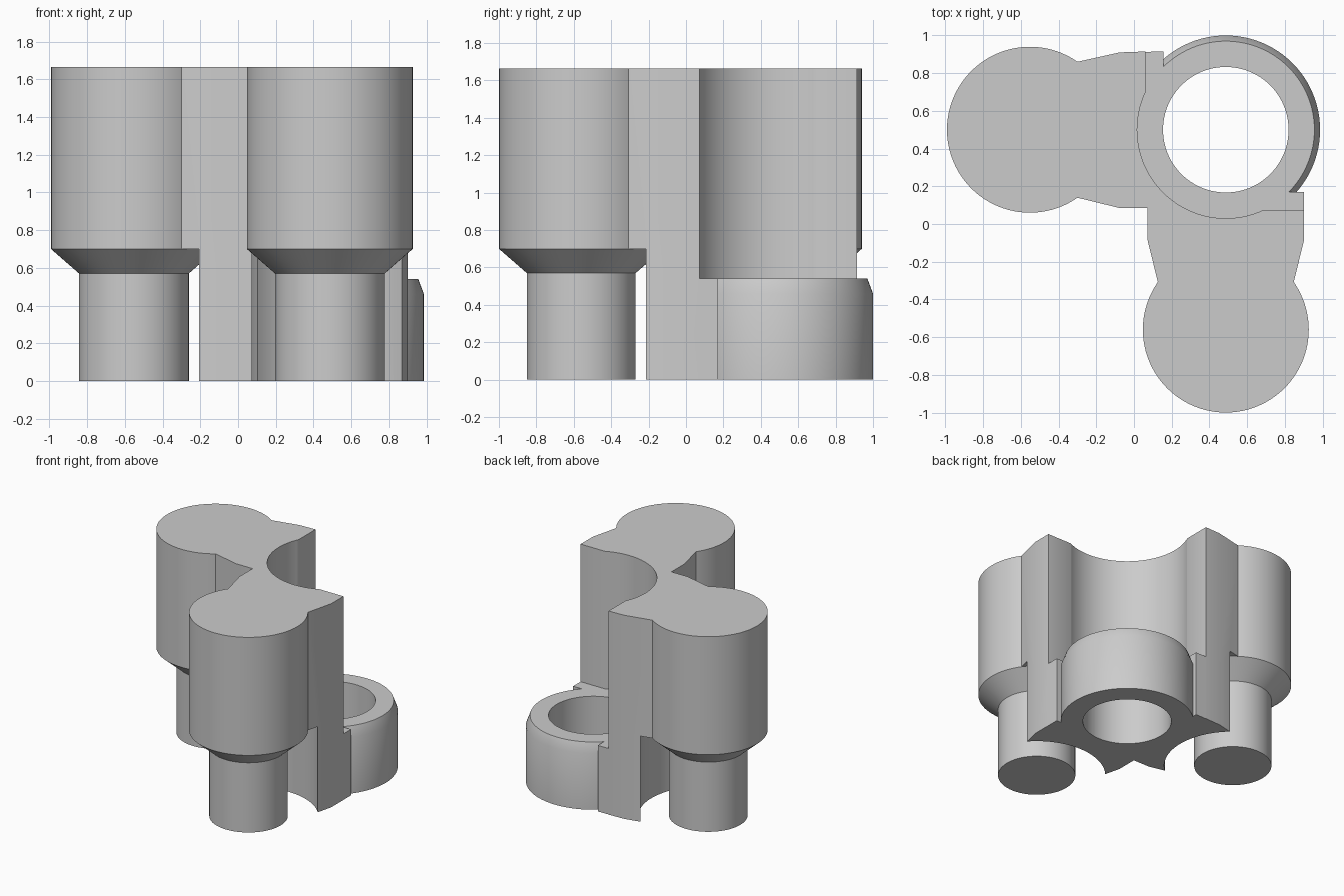
import bpy
import bmesh
from math import cos, sin, tau

cube = bpy.data.objects.get("Cube")
if cube:
    bpy.data.objects.remove(cube, do_unlink=True)

TOP, BASE_TOP, SHOULDER = 1.665, 0.54, 0.70
SOCKET = (0.487, 0.5)
LEFT_POST = (-0.552, 0.5)
FRONT_POST = (0.487, -0.56)
SIDES = 96

grey = bpy.data.materials.new("plain grey")
grey.diffuse_color = (0.6, 0.6, 0.6, 1)
grey.use_nodes = True
grey.node_tree.nodes["Principled BSDF"].inputs["Base Color"].default_value = (0.6, 0.6, 0.6, 1)


def finish(name, bm):
    bmesh.ops.recalc_face_normals(bm, faces=bm.faces)
    mesh = bpy.data.meshes.new(name)
    bm.to_mesh(mesh)
    bm.free()
    mesh.materials.append(grey)
    obj = bpy.data.objects.new(name, mesh)
    bpy.context.collection.objects.link(obj)
    return obj


def prism(name, outline, z0, z1):
    bm = bmesh.new()
    face = bm.faces.new([bm.verts.new((x, y, z0)) for x, y in outline])
    up = bmesh.ops.extrude_face_region(bm, geom=[face])["geom"]
    verts = [v for v in up if isinstance(v, bmesh.types.BMVert)]
    bmesh.ops.translate(bm, verts=verts, vec=(0, 0, z1 - z0))
    return finish(name, bm)


def turned(name, centre, profile):
    """Solid of revolution from (radius, height) pairs, capped at both ends."""
    bm = bmesh.new()
    rings = [[bm.verts.new((centre[0] + r * cos(tau * i / SIDES),
                            centre[1] + r * sin(tau * i / SIDES), z))
              for i in range(SIDES)] for r, z in profile]
    for low, high in zip(rings, rings[1:]):
        for i in range(SIDES):
            j = (i + 1) % SIDES
            bm.faces.new((low[i], low[j], high[j], high[i]))
    bm.faces.new(rings[0])
    bm.faces.new(rings[-1])
    return finish(name, bm)


def combine(target, tool, operation):
    mod = target.modifiers.new(tool.name, "BOOLEAN")
    mod.object, mod.operation, mod.solver = tool, operation, "EXACT"
    bpy.context.view_layer.objects.active = target
    bpy.ops.object.modifier_apply(modifier=mod.name)
    bpy.data.objects.remove(tool, do_unlink=True)


def elbow(reach):
    """L-shaped web joining both posts, stopping short of the socket centre."""
    sx, sy = SOCKET
    ax, ay = LEFT_POST
    bx, by = FRONT_POST
    waist, neck, wide, flare = 0.25, 0.36, 0.415, 0.475
    return [
        (ax, ay), (ax + waist, ay + neck), (ax + flare, ay + wide - 0.005),
        (sx - reach, ay + wide), (sx - reach, sy),
        (sx, sy - reach), (bx + wide, sy - reach),
        (bx + wide, by + flare), (bx + waist + 0.11, by + waist),
        (bx, by), (bx - neck, by + waist), (bx - wide, by + flare),
        (sx - wide, sy - wide),
        (ax + flare, ay - wide), (ax + waist, ay - neck),
    ]


# Tall web with a round recess above the socket
body = prism("connector_body", elbow(0.427), 0, TOP)
combine(body, turned("recess_cutter", SOCKET, [(0.47, BASE_TOP), (0.47, 2)]), "DIFFERENCE")

# Lower web and chamfered socket ring
combine(body, prism("base_web", elbow(0.33), 0, BASE_TOP), "UNION")
combine(body, turned("socket_ring", SOCKET,
                     [(0.5, 0), (0.5, 0.46), (0.47, BASE_TOP)]), "UNION")
combine(body, turned("hole_cutter", SOCKET, [(0.333, -0.1), (0.333, 1)]), "DIFFERENCE")

# Clearance below each post, then the stepped post itself
for centre in (LEFT_POST, FRONT_POST):
    combine(body, turned("clearance_cutter", centre,
                         [(0.517, -0.1), (0.517, SHOULDER)]), "DIFFERENCE")
for centre in (LEFT_POST, FRONT_POST):
    combine(body, turned("stepped_post", centre,
                         [(0.291, 0), (0.291, 0.57), (0.44, SHOULDER), (0.44, TOP)]), "UNION")

# Smooth round walls, crisp edges
bpy.ops.object.select_all(action="DESELECT")
body.select_set(True)
bpy.context.view_layer.objects.active = body
bpy.ops.object.shade_smooth_by_angle(angle=0.5)
